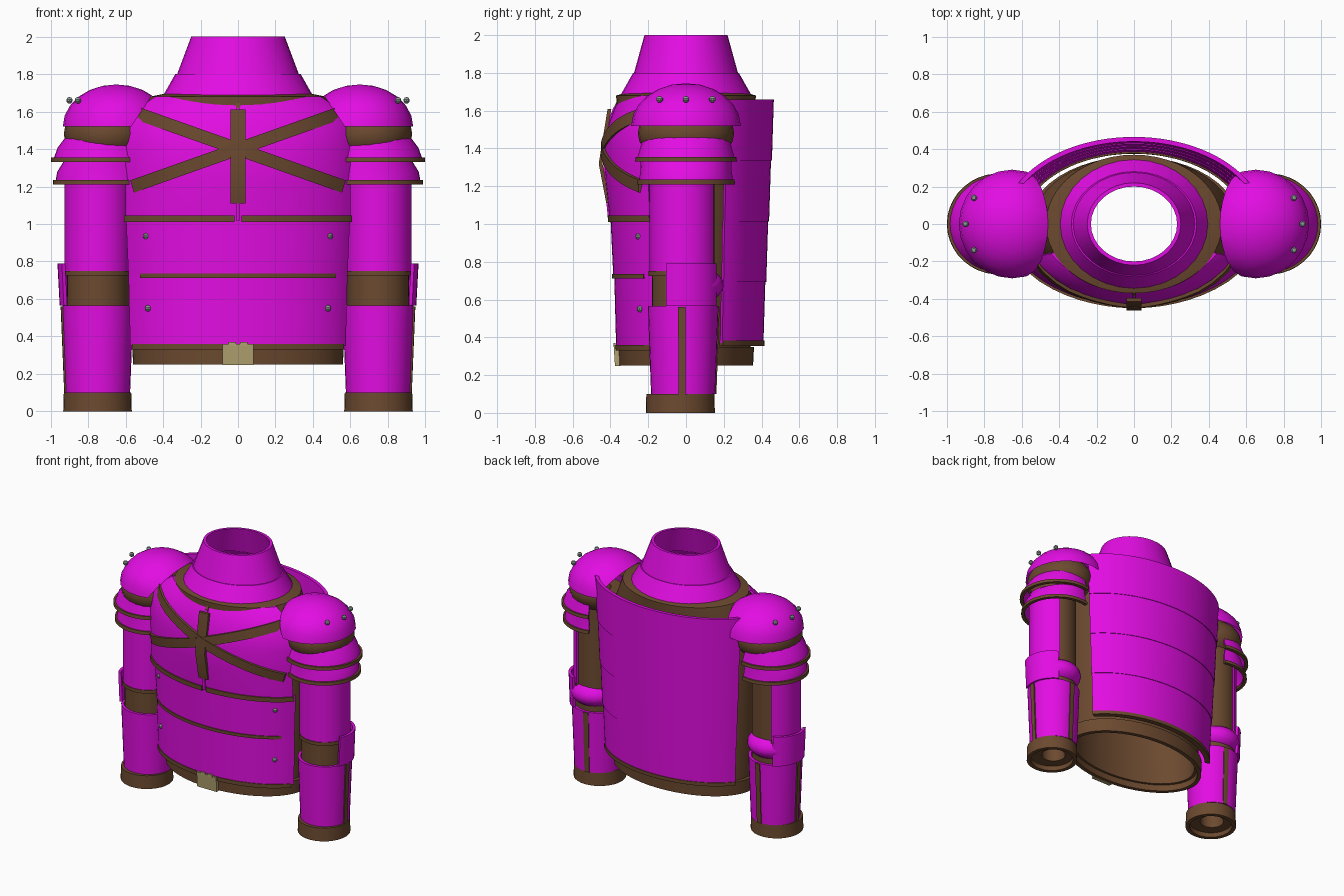
import bpy, bmesh
from math import sin, cos, radians, sqrt
from mathutils import Vector

if "Cube" in bpy.data.objects:
    bpy.data.objects.remove(bpy.data.objects["Cube"])


def material(name, rgb):
    m = bpy.data.materials.new(name)
    m.use_nodes = True
    m.diffuse_color = (*rgb, 1)
    m.node_tree.nodes["Principled BSDF"].inputs["Base Color"].default_value = (*rgb, 1)
    return m


MAGENTA = material("magenta plate", (0.77, 0.004, 0.77))
BROWN = material("brown leather", (0.15, 0.068, 0.029))
TAN = material("tan buckle", (0.44, 0.36, 0.16))
GREY = material("grey rivet", (0.27, 0.33, 0.3))
made = []


def finish(name, bm, mat, mirror=False):
    """Turn a bmesh into an object, mirrored over x when it is one of a pair."""
    bmesh.ops.recalc_face_normals(bm, faces=bm.faces)
    mesh = bpy.data.meshes.new(name)
    bm.to_mesh(mesh)
    bm.free()
    mesh.materials.append(mat)
    ob = bpy.data.objects.new(name, mesh)
    bpy.context.collection.objects.link(ob)
    if mirror:
        mod = ob.modifiers.new("Mirror", "MIRROR")
        mod.use_mirror_merge = False
    made.append(ob)
    return ob


def loft(bm, rings, wrap):
    """Join equal rings of points with quads, capping open ends."""
    rings = [[bm.verts.new(p) for p in r] for r in rings]
    k = len(rings[0])
    pairs = list(zip(rings, rings[1:])) + ([(rings[-1], rings[0])] if wrap else [])
    for a, b in pairs:
        for i in range(k):
            j = (i + 1) % k
            bm.faces.new((a[i], a[j], b[j], b[i]))
    if not wrap:
        h = k // 2
        for r in (rings[0], rings[-1]):
            for i in range(h - 1):
                bm.faces.new((r[i], r[i + 1], r[k - 2 - i], r[k - 1 - i]))


def shell(name, mat, prof, t=0.02, c=(0, 0), arc=None, n=32, mirror=False):
    """Thick elliptical shell from (z, rx, ry) sections, full or over an arc."""
    loop = prof + [(z, rx - t, ry - t) for z, rx, ry in reversed(prof)]
    a0, a1 = arc or (0, 360)
    count = n if arc is None else n + 1
    rings = []
    for i in range(count):
        a = radians(a0 + (a1 - a0) * i / n)
        rings.append([(c[0] + rx * cos(a), c[1] + ry * sin(a), z) for z, rx, ry in loop])
    bm = bmesh.new()
    loft(bm, rings, arc is None)
    return finish(name, bm, mat, mirror)


def strap(name, mat, path, across, t=0.02):
    """Flat strip following a path on the front."""
    w, d = Vector(across) / 2, Vector((0, t, 0))
    bm = bmesh.new()
    loft(bm, [[p - w, p + w, p + w + d, p - w + d] for p in map(Vector, path)], False)
    return finish(name, bm, mat)


def ball(name, mat, centre, radii, cuts=(), mirror=False, seg=24):
    """Ellipsoid trimmed by planes given as (point, outward normal)."""
    bm = bmesh.new()
    bmesh.ops.create_uvsphere(bm, u_segments=seg, v_segments=seg // 2, radius=1)
    bmesh.ops.scale(bm, vec=radii, verts=bm.verts)
    bmesh.ops.translate(bm, vec=centre, verts=bm.verts)
    for co, no in cuts:
        bmesh.ops.bisect_plane(bm, geom=bm.verts[:] + bm.edges[:] + bm.faces[:],
                               plane_co=co, plane_no=no, clear_outer=True)
    return finish(name, bm, mat, mirror)


# Leather garment under the plates
shell("under_torso", BROWN, [(0.3, 0.54, 0.34), (1.5, 0.54, 0.36), (1.68, 0.47, 0.37), (1.7, 0.37, 0.3)], 0.03, n=48)
shell("waist_belt", BROWN, [(0.25, 0.56, 0.355), (0.35, 0.565, 0.36)], 0.03, n=48)

# Flared collar
shell("collar_lower", MAGENTA, [(1.685, 0.4, 0.345), (1.8, 0.335, 0.28)])
shell("collar_upper", MAGENTA, [(1.8, 0.325, 0.275), (2.0, 0.25, 0.22)])
shell("collar_trim", BROWN, [(1.665, 0.415, 0.355), (1.685, 0.41, 0.35)], 0.03)

# Breastplate and belly plates
FRONT, BACK = (-152, -28), (28, 152)
CHEST = [(1.03, 0.68, 0.405), (1.22, 0.68, 0.425), (1.4, 0.68, 0.435),
         (1.53, 0.66, 0.41), (1.62, 0.6, 0.375), (1.68, 0.5, 0.34)]
shell("breastplate", MAGENTA, CHEST, arc=FRONT)
shell("belly_plate_upper", MAGENTA, [(0.72, 0.635, 0.385), (1.04, 0.65, 0.4)], arc=(-157, -23))
shell("belly_plate_lower", MAGENTA, [(0.35, 0.625, 0.37), (0.73, 0.635, 0.38)], arc=(-157, -23))
shell("chest_trim", BROWN, [(1.01, 0.69, 0.413), (1.045, 0.69, 0.415)], arc=(-88.5, -28), mirror=True)
shell("belly_trim", BROWN, [(0.712, 0.64, 0.392), (0.735, 0.64, 0.393)], arc=(-145, -35))
shell("front_hem_trim", BROWN, [(0.33, 0.63, 0.375), (0.36, 0.63, 0.376)], arc=(-154, -26))


# Crossed straps that hug the breastplate
def chest_y(x, z):
    for (z0, rx0, ry0), (z1, rx1, ry1) in zip(CHEST, CHEST[1:]):
        if z <= z1:
            f = (z - z0) / (z1 - z0)
            rx, ry = rx0 + (rx1 - rx0) * f, ry0 + (ry1 - ry0) * f
            return -ry * sqrt(max(0, 1 - (x / rx) ** 2))
    return -CHEST[-1][2]


for side, label in ((1, "left"), (-1, "right")):
    path = []
    for i in range(17):
        u = i / 8 - 1
        z = 1.4 + 0.2 * u
        x = 0.565 * u
        path.append((x * side, chest_y(x, z) - 0.015, z))
    strap("cross_strap_" + label, BROWN, path, (-0.02 * side, 0, 0.066))
strap("centre_strap", BROWN, [(0, -0.415, 1.61), (0, -0.462, 1.32), (0, -0.422, 1.11)], (0.08, 0, 0))
ridge = [1.02, 1.22, 1.4, 1.53, 1.62]
strap("centre_ridge", MAGENTA, [(0, chest_y(0, z) - 0.008, z) for z in ridge], (0.024, 0, 0))
strap("ridge_tip", BROWN, [(0, chest_y(0, z) - 0.008, z) for z in (1.6, 1.65)], (0.02, 0, 0))

# Four overlapping back plates
for i in range(4):
    z0 = 0.37 + 0.322 * i

    def section(z, extra):
        f = (z - 0.37) / 1.29
        return (z, 0.62 + 0.08 * f + extra, 0.405 + 0.06 * f + extra)
    shell(f"back_plate_{i + 1}", MAGENTA, [section(z0, 0.005), section(z0 + 0.324, 0)], 0.025, arc=BACK)
shell("back_hem_trim", BROWN, [(0.355, 0.63, 0.415), (0.382, 0.63, 0.416)], 0.04, arc=BACK)

# Buckle
strap("buckle", TAN, [(0, -0.376, 0.247), (0, -0.383, 0.36)], (0.165, 0, 0), 0.03)
for x in (-0.03, 0.03):
    strap("buckle_tab", TAN, [(x, -0.384, 0.35), (x, -0.384, 0.37)], (0.04, 0, 0), 0.012)

# Arms: sleeve, plates, cuff
ARM = (0.748, -0.015)
shell("sleeve", BROWN, [(0.035, 0.165, 0.165), (1.45, 0.165, 0.165)], 0.08, ARM, mirror=True)
shell("cuff", BROWN, [(0, 0.183, 0.183), (0.1, 0.18, 0.18)], 0.03, (0.75, -0.03), mirror=True)
shell("forearm_plate", MAGENTA, [(0.1, 0.172, 0.17), (0.565, 0.19, 0.187)], 0.02, ARM, mirror=True)
for angle, label in ((-2, "outer"), (96, "rear")):
    shell("forearm_strip_" + label, BROWN, [(0.1, 0.18, 0.176), (0.56, 0.199, 0.193)],
          0.02, ARM, (angle - 6, angle + 6), 3, True)
shell("upper_arm_plate", MAGENTA, [(0.74, 0.178, 0.178), (1.35, 0.178, 0.178)], 0.015, ARM, (-172, 65), 24, True)
shell("upper_arm_trim", BROWN, [(0.725, 0.182, 0.184), (0.75, 0.182, 0.184)], 0.02, ARM, (-172, 65), 24, True)

# Elbow guard and its side wing
ball("elbow_guard", MAGENTA, (0.75, 0, 0.675), (0.185, 0.2, 0.11), [((0, 0.01, 0), (0, -1, 0))], True)
shell("elbow_wing", MAGENTA, [(0.565, 0.204, 0.2), (0.79, 0.216, 0.2)], 0.02, ARM, (-27, 62), 10, True)

# Shoulders: padding, dome and two lames
ball("shoulder_padding", BROWN, (0.7, 0, 1.48), (0.23, 0.255, 0.17),
     [((0, 0, 1.37), (0, 0, -1)), ((0.56, 0, 0), (-1, 0, 0))], True)
ball("shoulder_dome", MAGENTA, (0.65, 0, 1.52), (0.285, 0.29, 0.225),
     [((0, 0, 1.52), (0, 0, -1)), ((0.47, 0, 1.67), (-0.15, 0, -0.1))], True)
SH, ARC = (0.72, 0), (-124, 105)
for label, zt, rt, zb, rb in (("upper", 1.465, 0.2, 1.345, 0.265), ("lower", 1.335, 0.21, 1.225, 0.255)):
    shell("shoulder_lame_" + label, MAGENTA,
          [(zb, rb, rb - 0.005), ((zt + zb) / 2, (rt + rb) / 2 + 0.012, (rt + rb) / 2 + 0.01), (zt, rt, rt + 0.03)],
          0.015, SH, ARC, 24, True)
    shell("shoulder_lame_trim_" + label, BROWN, [(zb - 0.015, rb + 0.014, rb + 0.005), (zb + 0.01, rb + 0.012, rb + 0.003)],
          0.025, SH, ARC, 24, True)

# Rivets
for p in ((0.49, -0.25, 0.935), (0.48, -0.242, 0.55),
          (0.855, -0.14, 1.66), (0.9, 0, 1.66), (0.855, 0.14, 1.66)):
    ball("rivet", GREY, p, (0.018, 0.018, 0.018), (), True, 10)

# Smooth shading with sharp plate edges
bpy.ops.object.select_all(action="DESELECT")
for ob in made:
    ob.select_set(True)
bpy.context.view_layer.objects.active = made[0]
bpy.ops.object.shade_smooth_by_angle(angle=radians(30))
